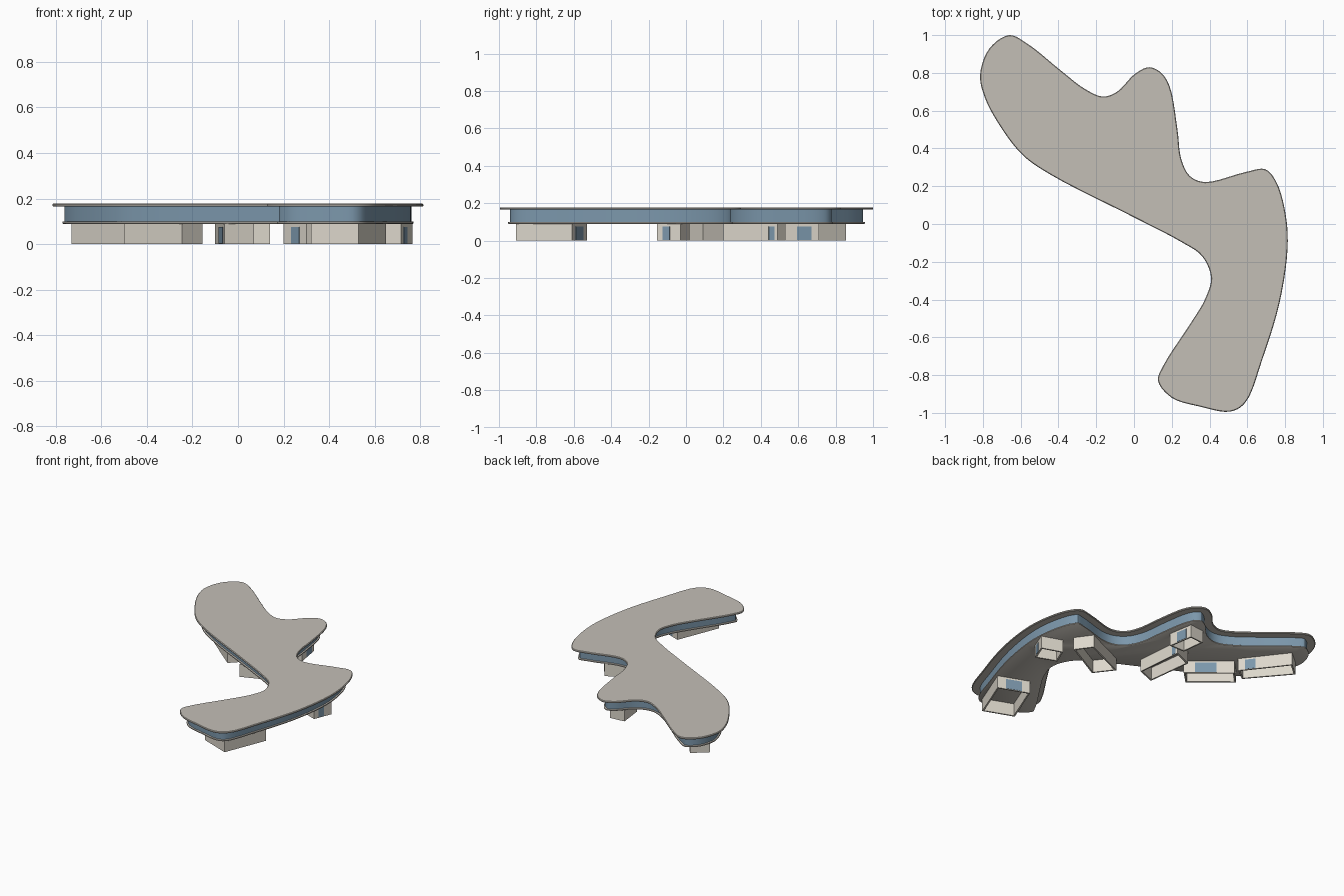
import bpy, bmesh
from mathutils import Vector

if "Cube" in bpy.data.objects:
    bpy.data.objects.remove(bpy.data.objects["Cube"])

OUTLINE = [(-.66, 1.0), (-.765, .93), (-.815, .79), (-.79, .67), (-.71, .52), (-.59, .365), (-.44, .26),
           (0, .035), (.25, -.095), (.36, -.17), (.408, -.285), (.375, -.40), (.30, -.525), (.155, -.75),
           (.127, -.83), (.20, -.92), (.35, -.967), (.51, -.993), (.59, -.945), (.68, -.715), (.77, -.42),
           (.813, -.13), (.803, .05), (.755, .22), (.695, .29), (.59, .275), (.375, .222), (.295, .255),
           (.25, .345), (.23, .5), (.19, .725), (.145, .80), (.08, .83), (.005, .795), (-.09, .70),
           (-.165, .675), (-.26, .715), (-.39, .815), (-.565, .955)]


def material(name, col):
    m = bpy.data.materials.new(name)
    m.diffuse_color = (*col, 1)
    m.use_nodes = True
    m.node_tree.nodes["Principled BSDF"].inputs["Base Color"].default_value = m.diffuse_color
    return m


ROOF = material("roof_stone", (.55, .52, .47))
WALL = material("wall_plaster", (.72, .68, .60))
GLASS = material("blue_glass", (.20, .31, .41))


def smooth_loop(pts, steps=5):
    """Closed centripetal Catmull-Rom curve through the points."""
    p = [Vector(q) for q in pts]
    n, out = len(p), []
    for i in range(n):
        a, b, c, d = (p[(i + k) % n] for k in (-1, 0, 1, 2))
        t1 = (b - a).length ** .5
        t2 = t1 + (c - b).length ** .5
        t3 = t2 + (d - c).length ** .5
        for s in range(steps):
            t = t1 + (t2 - t1) * s / steps
            a1 = a * ((t1 - t) / t1) + b * (t / t1)
            a2 = b * ((t2 - t) / (t2 - t1)) + c * ((t - t1) / (t2 - t1))
            a3 = c * ((t3 - t) / (t3 - t2)) + d * ((t - t2) / (t3 - t2))
            b1 = a1 * ((t2 - t) / t2) + a2 * (t / t2)
            b2 = a2 * ((t3 - t) / (t3 - t1)) + a3 * ((t - t1) / (t3 - t1))
            out.append(b1 * ((t2 - t) / (t2 - t1)) + b2 * ((t - t1) / (t2 - t1)))
    return out


def inset(loop, d):
    """Move a counter-clockwise loop inward by d."""
    res = []
    for i, p in enumerate(loop):
        t = (loop[(i + 1) % len(loop)] - loop[i - 1]).normalized()
        res.append(p + Vector((-t.y, t.x)) * d)
    return res


def finish(name, bm, mat, smooth=False):
    bmesh.ops.recalc_face_normals(bm, faces=bm.faces)
    me = bpy.data.meshes.new(name)
    bm.to_mesh(me)
    bm.free()
    me.materials.append(mat)
    ob = bpy.data.objects.new(name, me)
    bpy.context.collection.objects.link(ob)
    if smooth:
        bpy.ops.object.select_all(action='DESELECT')
        ob.select_set(True)
        bpy.context.view_layer.objects.active = ob
        bpy.ops.object.shade_smooth_by_angle(angle=.6)


def bridge(bm, a, b):
    for i in range(len(a)):
        j = (i + 1) % len(a)
        bm.faces.new((a[i], a[j], b[j], b[i]))


def ring(bm, loop, z):
    return [bm.verts.new((p.x, p.y, z)) for p in loop]


def slab(name, sections, mat):
    """Stack of (inset, z) copies of the outline, capped at both ends."""
    bm = bmesh.new()
    rings = [ring(bm, inset(LOOP, d), z) for d, z in sections]
    for a, b in zip(rings, rings[1:]):
        bridge(bm, a, b)
    bm.faces.new(rings[0])
    bm.faces.new(rings[-1])
    finish(name, bm, mat, True)


LOOP = smooth_loop(OUTLINE)

# Overhanging roof, glazed upper storey and its floor
slab("roof", [(.004, .165), (0, .168), (0, .174), (.004, .178)], ROOF)
slab("glass_band", [(.053, .099), (.053, .166)], GLASS)
slab("upper_floor", [(.047, .089), (.044, .091), (.044, .098), (.047, .10)], ROOF)


def room(name, corners, windows, h=.09, t=.01):
    """Open-bottomed hollow room; corners run counter-clockwise."""
    c = [Vector(p) for p in corners]
    n = len(c)
    inner = []
    for i in range(n):
        e1, e2 = (c[i] - c[i - 1]).normalized(), (c[(i + 1) % n] - c[i]).normalized()
        inner.append(c[i] + (e2 - e1) * t / abs(e1.cross(e2)))
    bm = bmesh.new()
    r = [ring(bm, c, 0), ring(bm, c, h), ring(bm, inner, h), ring(bm, inner, 0)]
    for k in range(4):
        bridge(bm, r[k], r[(k + 1) % 4])
    finish(name, bm, WALL)
    # Glass pane slightly proud of the wall: (side, start, end)
    for side, s, e in windows:
        a, b = c[side], c[(side + 1) % n]
        d = (b - a).normalized()
        out = Vector((d.y, -d.x)) * .002
        p, q = a.lerp(b, s), a.lerp(b, e)
        bm = bmesh.new()
        quad = [p - out, p + out, q + out, q - out]
        lo, hi = ring(bm, quad, .004), ring(bm, quad, .075)
        bridge(bm, lo, hi)
        bm.faces.new(lo)
        bm.faces.new(hi)
        finish(name + "_window", bm, GLASS)


# Ground-floor rooms
room("south_room", [(.32, -.83), (.53, -.91), (.65, -.61), (.44, -.53)], [(2, .25, .75)])
room("east_room", [(.57, -.10), (.715, -.155), (.765, -.03), (.62, .02)], [(1, .25, .55)])
room("passage_room", [(.20, .06), (.30, -.07), (.59, .09), (.51, .20)], [(0, .35, .7)])
room("middle_room", [(-.06, .10), (.07, .15), (.04, .49), (-.10, .43)], [(1, .86, .95), (3, .4, .85)])
room("north_room", [(.02, .53), (.14, .53), (.11, .71), (0, .70)], [(1, .35, .78)])
room("west_room", [(-.245, .23), (-.155, .32), (-.41, .53), (-.50, .44)], [(1, .22, .65)])
room("far_west_room", [(-.50, .50), (-.41, .57), (-.63, .855), (-.73, .77)], [(1, .13, .32)])
